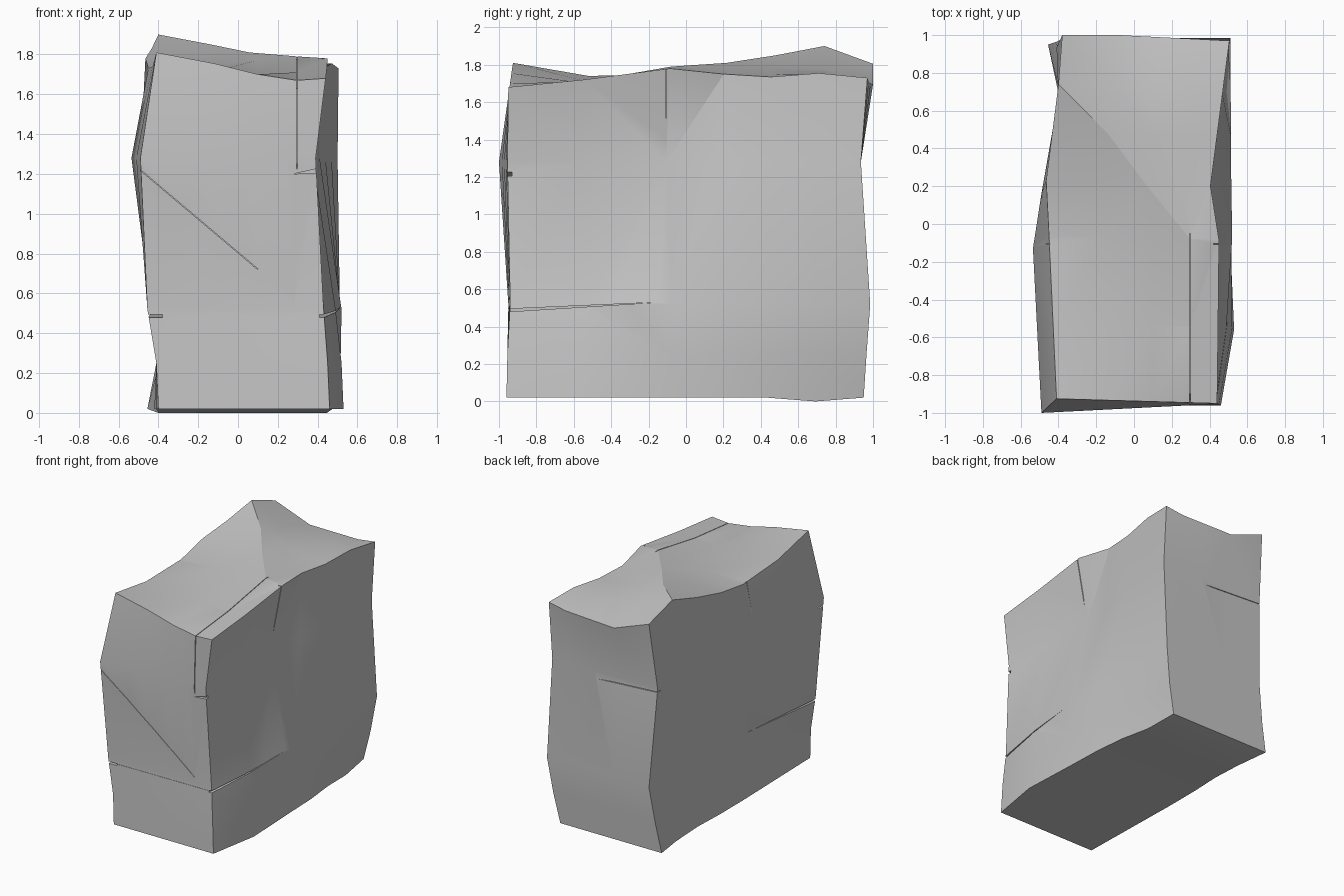
import bpy, bmesh, math
from mathutils import Vector

cube = bpy.data.objects.get("Cube")
if cube:
    bpy.data.objects.remove(cube, do_unlink=True)


def piecewise(stations, values, t):
    """Linear interpolation through a few stations."""
    for a, b, va, vb in zip(stations, stations[1:], values, values[1:]):
        if t <= b:
            return va + (vb - va) * (t - a) / (b - a)
    return values[-1]


def new_object(name, bm):
    bmesh.ops.recalc_face_normals(bm, faces=bm.faces)
    mesh = bpy.data.meshes.new(name)
    bm.to_mesh(mesh)
    bm.free()
    obj = bpy.data.objects.new(name, mesh)
    bpy.context.collection.objects.link(obj)
    return obj


def wedge(name, corners, sweep):
    """Thin prism used to carve a crack."""
    bm = bmesh.new()
    face = bm.faces.new([bm.verts.new(c) for c in corners])
    ext = bmesh.ops.extrude_face_region(bm, geom=[face], use_keep_orig=True)
    moved = [g for g in ext["geom"] if isinstance(g, bmesh.types.BMVert)]
    bmesh.ops.translate(bm, vec=Vector(sweep), verts=moved)
    obj = new_object(name, bm)
    obj.hide_render = True
    return obj


# Stone colour
stone = bpy.data.materials.new("stone grey")
stone.use_nodes = True
grey = (0.56, 0.56, 0.56, 1)
stone.diffuse_color = grey
stone.node_tree.nodes["Principled BSDF"].inputs["Base Color"].default_value = grey

# Spacing of the facets across, along and up the block
ACROSS = (0, .34, .6, .83, 1)
ALONG = (0, .21, .45, .6, .73, .865, 1)
LEVELS = (.02, .25, .52, 1.28)

# Weathered sides, one row per level; columns run front to rear
WEST_STATIONS = (0, .45, .6, .865, 1)
WEST = ((-.4, -.42, -.42, -.4, -.455), (-.41, -.41, -.41, -.395, -.41),
        (-.455, -.415, -.42, -.395, -.37), (-.49, -.535, -.49, -.4, -.41),
        (-.41, -.45, -.465, -.4, -.38))
EAST_STATIONS = (0, .21, .45, .6, 1)
EAST = ((.46, .53, .51, .5, .42), (.45, .52, .515, .51, .47),
        (.43, .49, .52, .515, .51), (.39, .375, .355, .41, .5),
        (.44, .445, .45, .405, .505))
FRONT = ((-.96, -.96), (-.955, -.955), (-.95, -.94), (-1, -.955), (-.925, -.95))
BACK = ((.95, .95, .95), (.965, .965, .965), (.985, .985, .985),
        (.935, .935, .935), (1, 1, .97))

# Top heights, one row per station front to rear
TOP = ((1.81, 1.755, 1.7, 1.67, 1.68), (1.74, 1.71, 1.7, 1.71, 1.72),
       (1.73, 1.75, 1.77, 1.79, 1.78), (1.78, 1.795, 1.81, 1.77, 1.75),
       (1.83, 1.85, 1.78, 1.75, 1.735), (1.9, 1.775, 1.75, 1.745, 1.755),
       (1.805, 1.695, 1.7, 1.705, 1.73))

# Block: a box sliced at whole steps, then every corner is shifted
steps = (len(ACROSS) - 1, len(ALONG) - 1, len(LEVELS))
bm = bmesh.new()
bmesh.ops.create_cube(bm, size=1)
for v in bm.verts:
    v.co = Vector([(c + .5) * n for c, n in zip(v.co, steps)])
for axis in range(3):
    normal = Vector([float(a == axis) for a in range(3)])
    for cut in range(1, steps[axis]):
        bmesh.ops.bisect_plane(bm, geom=bm.verts[:] + bm.edges[:] + bm.faces[:],
                               plane_co=normal * cut, plane_no=normal)

corner = {tuple(round(c) for c in v.co): v for v in bm.verts}

# Diagonal ridge on the top
top = steps[2]
for i in range(3):
    bmesh.ops.connect_verts(bm, verts=[corner[i, 5 - i, top], corner[i + 1, 4 - i, top]])

for (i, j, k), v in corner.items():
    u, w = ACROSS[i], ALONG[j]
    x0 = piecewise(WEST_STATIONS, WEST[k], w)
    x1 = piecewise(EAST_STATIONS, EAST[k], w)
    y0 = piecewise((0, 1), FRONT[k], u)
    y1 = piecewise((0, .34, 1), BACK[k], u)
    z = TOP[j][i] if k == top else LEVELS[k]
    if k == 0 and j == 5:
        z = 0
    v.co = (x0 + (x1 - x0) * u, y0 + (y1 - y0) * w, z)
bmesh.ops.triangulate(bm, faces=bm.faces[:])
block = new_object("stone_block", bm)
block.data.materials.append(stone)

# Cracks on both long sides: a low split from the front and one down from the top
cracks = []
for label, x, depth, foot, rim in (("east", .6, .41, .375, .43),
                                   ("west", -.6, -.38, -.52, -.42)):
    cracks.append(wedge(label + "_low_crack",
                        ((x, -.15, .53), (x, -1.1, .47), (x, -1.1, .488)),
                        (depth - x, 0, 0)))
    cracks.append(wedge(label + "_top_crack",
                        ((foot, -.109, 1.37), (rim, -.109, 1.85), (x, -.109, 1.85),
                         (x, -.109, 1.37)),
                        (0, .006, 0)))

# Hairline splits on the front, top and rear, and a chipped corner
cracks += [
    wedge("front_crack", ((-1, -.9, .492), (-1, -1.1, .488), (-1, -1.1, .494)), (2, 0, 0)),
    wedge("diagonal_crack", ((-.6, -1.1, 1.31), (-.6, -.95, 1.31), (.3, -.94, .55)),
          (0, 0, .004)),
    wedge("corner_crack", ((.294, -1.1, 1.1), (.294, -.93, 1.25), (.294, -.9, 1.63),
                           (.294, -.05, 1.775), (.294, -.05, 1.9), (.294, -1.1, 1.9)),
          (.005, 0, 0)),
    wedge("rear_crack", ((-.5, .89, 1.26), (-.5, 1.05, 1.26), (.2, .945, 1.22)), (0, 0, .005)),
    wedge("corner_chip", ((.28, -1.1, 1.2), (.5, -1.1, 1.21), (.5, -1.1, 1.25)), (0, .17, 0)),
]
bpy.ops.object.select_all(action='DESELECT')
block.select_set(True)
bpy.context.view_layer.objects.active = block
for cutter in cracks:
    mod = block.modifiers.new(cutter.name, 'BOOLEAN')
    mod.operation = 'DIFFERENCE'
    mod.solver = 'EXACT'
    mod.object = cutter
    bpy.ops.object.modifier_apply(modifier=mod.name)
    bpy.data.objects.remove(cutter, do_unlink=True)

bpy.ops.object.shade_smooth_by_angle(angle=math.radians(20))
